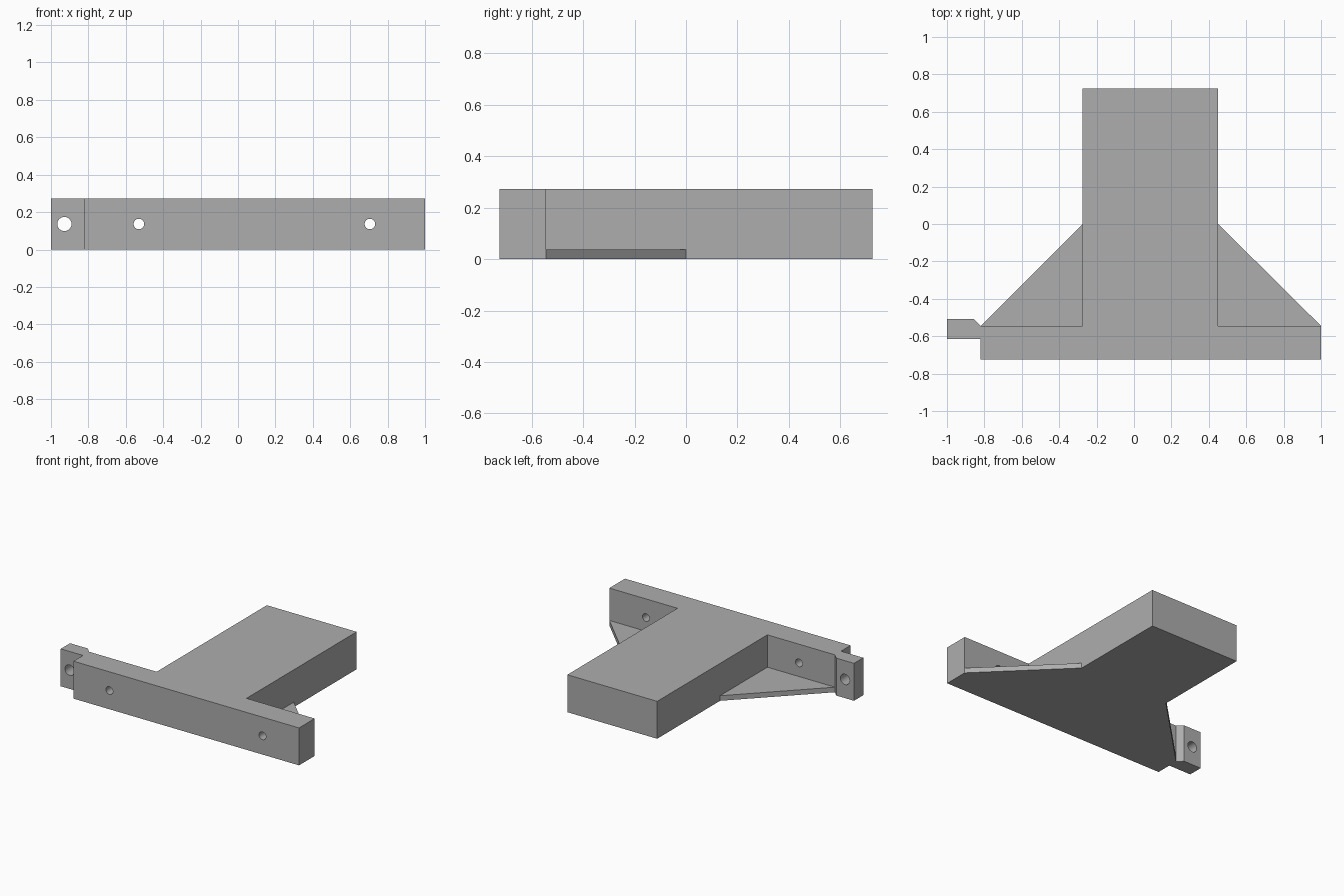
import bpy, bmesh, math
from mathutils import Matrix

cube = bpy.data.objects.get("Cube")
if cube:
    bpy.data.objects.remove(cube, do_unlink=True)

HEIGHT = 0.273
WEB = 0.037
STEM_L, STEM_R = -0.275, 0.45
BAR_L, BAR_R = -0.82, 1.0
BAR_BACK, BACK, FRONT = -0.545, 0.725, -0.725

grey = bpy.data.materials.new("plain grey")
grey.use_nodes = True
colour = (0.42, 0.42, 0.42, 1)
grey.diffuse_color = colour
grey.node_tree.nodes["Principled BSDF"].inputs["Base Color"].default_value = colour


def add_object(name, bm):
    bmesh.ops.recalc_face_normals(bm, faces=bm.faces)
    mesh = bpy.data.meshes.new(name)
    bm.to_mesh(mesh)
    bm.free()
    mesh.materials.append(grey)
    obj = bpy.data.objects.new(name, mesh)
    bpy.context.collection.objects.link(obj)
    return obj


def prism(name, outline, height):
    """Extrude a flat outline straight up from the ground."""
    bm = bmesh.new()
    face = bm.faces.new([bm.verts.new((x, y, 0)) for x, y in outline])
    top = bmesh.ops.extrude_face_region(bm, geom=[face])["geom"]
    verts = [v for v in top if isinstance(v, bmesh.types.BMVert)]
    bmesh.ops.translate(bm, verts=verts, vec=(0, 0, height))
    return add_object(name, bm)


def drill(target, x, radius):
    """Cut a round hole from front to back through the target."""
    bm = bmesh.new()
    place = Matrix.Translation((x, -0.6, HEIGHT / 2)) @ Matrix.Rotation(math.pi / 2, 4, "X")
    bmesh.ops.create_cone(bm, cap_ends=True, segments=32, radius1=radius,
                          radius2=radius, depth=0.5, matrix=place)
    cutter = add_object("hole_cutter", bm)
    cutter.hide_render = True
    mod = target.modifiers.new("hole", "BOOLEAN")
    mod.operation = "DIFFERENCE"
    mod.solver = "EXACT"
    mod.object = cutter
    bpy.ops.object.select_all(action="DESELECT")
    bpy.context.view_layer.objects.active = target
    target.select_set(True)
    bpy.ops.object.modifier_apply(modifier=mod.name)
    bpy.data.objects.remove(cutter, do_unlink=True)


# Crossbar, stem and side mounting tab share one thick outline
body = prism("bracket_body", [
    (BAR_L, FRONT), (BAR_R, FRONT), (BAR_R, BAR_BACK), (STEM_R, BAR_BACK),
    (STEM_R, BACK), (STEM_L, BACK), (STEM_L, BAR_BACK), (BAR_L, BAR_BACK),
    (-0.857, -0.508), (-1, -0.508), (-1, -0.615), (BAR_L, -0.615)], HEIGHT)

# Bolt holes: large in the tab, small in the crossbar
for x, radius in ((-0.928, 0.038), (-0.53, 0.028), (0.705, 0.028)):
    drill(body, x, radius)

# Thin triangular webs in the two inner corners
for name, stem_x, bar_x in (("left_web", STEM_R, BAR_R), ("right_web", STEM_L, BAR_L)):
    prism(name, [(stem_x, BAR_BACK), (bar_x, BAR_BACK), (stem_x, 0)], WEB)

# Smooth hole walls, crisp edges elsewhere
bpy.ops.object.shade_smooth_by_angle(angle=math.radians(30))
